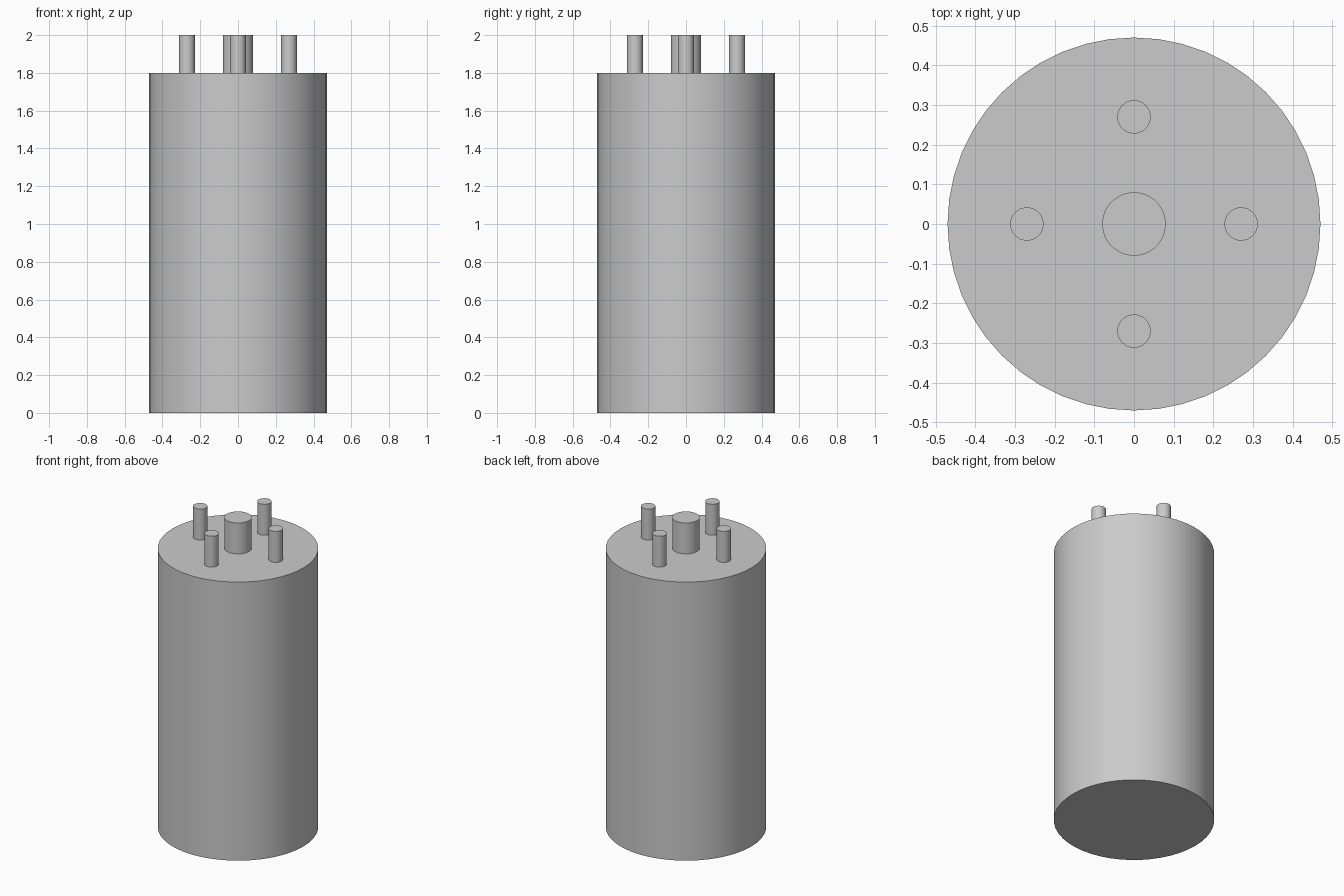
import bpy
import math

if "Cube" in bpy.data.objects:
    bpy.data.objects.remove(bpy.data.objects["Cube"])

# Single grey finish
grey = bpy.data.materials.new("plain_grey")
grey.diffuse_color = (0.6, 0.6, 0.6, 1.0)
grey.use_nodes = True
grey.node_tree.nodes["Principled BSDF"].inputs["Base Color"].default_value = grey.diffuse_color


def cylinder(name, radius, z0, z1, x=0.0, y=0.0, sides=48):
    bpy.ops.mesh.primitive_cylinder_add(
        vertices=sides, radius=radius, depth=z1 - z0,
        location=(x, y, (z0 + z1) / 2))
    obj = bpy.context.object
    obj.name = name
    obj.data.materials.append(grey)
    bpy.ops.object.shade_smooth_by_angle(angle=math.radians(30))
    return obj


BODY_TOP, PIN_TOP = 1.8, 2.0

# Main drum
cylinder("body", 0.47, 0.0, BODY_TOP)

# Thick central post
cylinder("center_post", 0.08, BODY_TOP, PIN_TOP)

# Four thin pins around the post
for i, side in enumerate(("right", "back", "left", "front")):
    a = i * math.pi / 2
    cylinder(side + "_pin", 0.042, BODY_TOP, PIN_TOP,
             0.27 * math.cos(a), 0.27 * math.sin(a))
